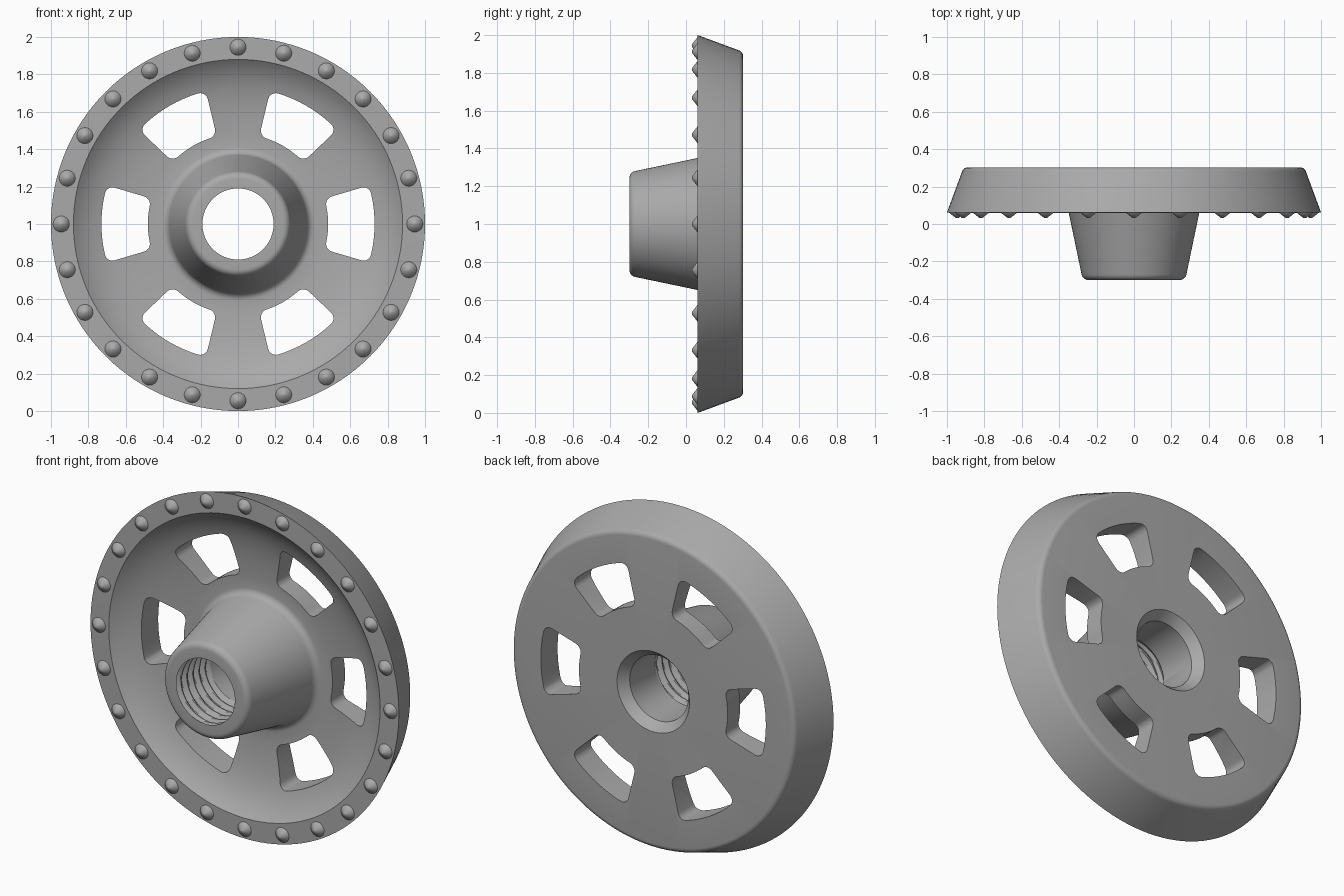
import bpy, bmesh, math
from math import sin, cos, pi, radians

if "Cube" in bpy.data.objects:
    bpy.data.objects.remove(bpy.data.objects["Cube"])

SEG = 128
grey = bpy.data.materials.new("light_grey_metal")
grey.diffuse_color = (0.40, 0.40, 0.40, 1)
grey.use_nodes = True
grey.node_tree.nodes["Principled BSDF"].inputs["Base Color"].default_value = grey.diffuse_color


def make_object(name, bm, smooth=30):
    bmesh.ops.recalc_face_normals(bm, faces=bm.faces)
    mesh = bpy.data.meshes.new(name)
    bm.to_mesh(mesh)
    bm.free()
    obj = bpy.data.objects.new(name, mesh)
    bpy.context.collection.objects.link(obj)
    mesh.materials.append(grey)
    return obj


def smooth(obj, angle):
    bpy.ops.object.select_all(action='DESELECT')
    obj.select_set(True)
    bpy.context.view_layer.objects.active = obj
    bpy.ops.object.shade_smooth_by_angle(angle=radians(angle))


def arc(cr, cy, rad, a0, a1, n=5):
    """Fillet points (radius, depth) around a centre."""
    return [(cr + rad * cos(radians(a0 + (a1 - a0) * i / n)),
             cy + rad * sin(radians(a0 + (a1 - a0) * i / n))) for i in range(n + 1)]


# wheel cross-section: rim, back, then dish and hub
front = [(0.19, -0.30)]
front += arc(0.243, -0.262, 0.038, 270, 349)              # rounded hub nose
front += arc(0.410, 0.147, 0.042, 169, 92)[0:]            # fillet into web
front += [(0.48, 0.187), (0.56, 0.181), (0.64, 0.170), (0.71, 0.154),
          (0.77, 0.133), (0.82, 0.107), (0.86, 0.078), (0.88, 0.06)]
front += [(1.0, 0.062)]
front += arc(0.888, 0.27, 0.033, 18, 90)                  # rounded back edge
front += [(0.235, 0.303), (0.19, 0.25)]                   # bore chamfer

# bore rows; the threaded part is a helical wave in radius
PITCH, Y0, Y1, ROWS = 0.056, -0.30, 0.02, 46
bore = [Y1 + (Y0 - Y1) * i / ROWS for i in range(ROWS)]


def thread_radius(y, a):
    t = (y / PITCH + a / (2 * pi)) % 1.0
    wave = max(0.0, min(1.0, 1.6 - abs(t - 0.5) * 4))
    fade = max(0.0, min(1.0, (Y1 - y) / 0.03, (y - Y0) / 0.012))
    return 0.19 + 0.026 * wave * fade


bm = bmesh.new()
rings = []
for r, y in front:
    rings.append([bm.verts.new((r * cos(2 * pi * i / SEG), y, 1 + r * sin(2 * pi * i / SEG)))
                  for i in range(SEG)])
for y in bore:
    ring = []
    for i in range(SEG):
        a = 2 * pi * i / SEG
        r = thread_radius(y, a)
        ring.append(bm.verts.new((r * cos(a), y, 1 + r * sin(a))))
    rings.append(ring)
for k, ring in enumerate(rings):
    nxt = rings[(k + 1) % len(rings)]
    for i in range(SEG):
        j = (i + 1) % SEG
        bm.faces.new((ring[i], ring[j], nxt[j], nxt[i]))
wheel = make_object("wheel_body", bm)


# rounded slot outline in polar form
def slot_outline(n=5):
    pts = []
    half, ri, ro, c = radians(16.4), 0.482, 0.73, 0.042
    for rad, s, a0 in ((ro - c, 1, 0), (ro - c, -1, 0), (ri + c, -1, 0), (ri + c, 1, 0)):
        outer = rad > 0.6
        th = s * (half - c / rad)
        corner = []
        for k in range(n + 1):
            q = pi / 2 * k / n
            dr = c * cos(q) * (1 if outer else -1)
            dt = c * sin(q) * s
            corner.append((rad + dr, th + dt / rad))
        # travel anticlockwise: outer+, inner+, inner-, outer-
        pts.append(corner)
    op, om, im, ip = pts

    def edge(r, a, b):
        return [(r, a + (b - a) * k / 8) for k in range(1, 8)]
    return (op + ip[::-1] + edge(ri, ip[0][1], im[0][1]) + im
            + om[::-1] + edge(ro, om[0][1], op[0][1]))


bm = bmesh.new()
for s in range(6):
    loops = []
    for y in (-0.1, 0.5):
        loops.append([bm.verts.new((r * cos(t + s * pi / 3), y, 1 + r * sin(t + s * pi / 3)))
                      for r, t in slot_outline()])
    n = len(loops[0])
    bm.faces.new(loops[0])
    bm.faces.new(loops[1][::-1])
    for i in range(n):
        j = (i + 1) % n
        bm.faces.new((loops[0][i], loops[1][i], loops[1][j], loops[0][j]))
cutter = make_object("slot_cutter", bm)
cutter.hide_render = True

bpy.context.view_layer.objects.active = wheel
mod = wheel.modifiers.new("slots", 'BOOLEAN')
mod.operation = 'DIFFERENCE'
mod.solver = 'EXACT'
mod.object = cutter
bpy.ops.object.modifier_apply(modifier=mod.name)
bpy.data.objects.remove(cutter)
smooth(wheel, 30)

# ring of pointed studs on the rim face
bm = bmesh.new()
for k in range(24):
    a = 2 * pi * k / 24
    cx, cz = 0.945 * cos(a), 1 + 0.945 * sin(a)
    rows = [[bm.verts.new((cx + r * cos(2 * pi * i / 20), y, cz + r * sin(2 * pi * i / 20)))
             for i in range(20)] for r, y in ((0.045, 0.066), (0.043, 0.06), (0.006, 0.031))]
    for lo, hi in zip(rows, rows[1:]):
        for i in range(20):
            j = (i + 1) % 20
            bm.faces.new((lo[i], lo[j], hi[j], hi[i]))
    bm.faces.new(rows[-1])
    bm.faces.new(rows[0])
studs = make_object("rim_studs", bm)
smooth(studs, 40)
